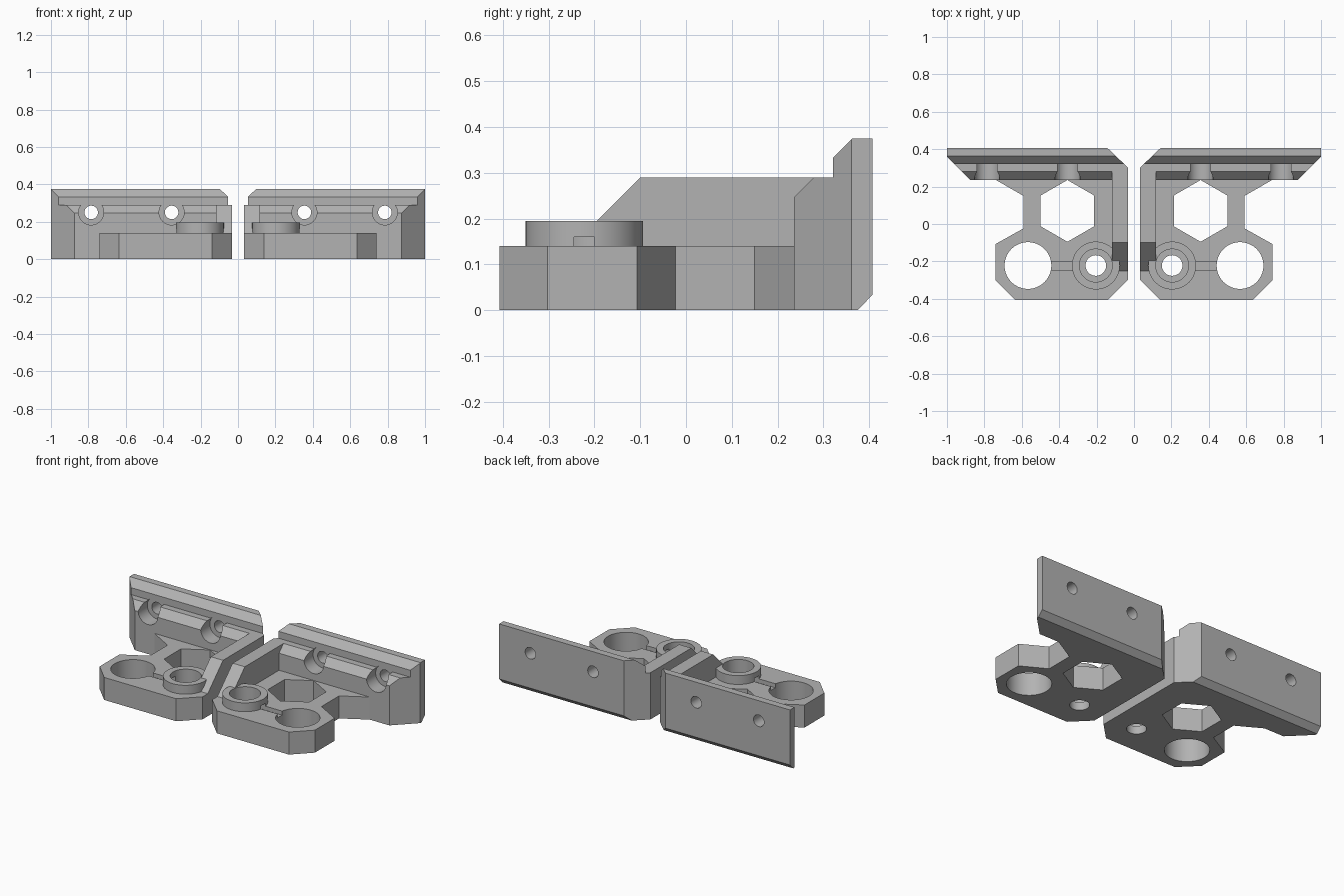
import bpy
import bmesh
from math import radians, pi
from mathutils import Matrix, Vector

if "Cube" in bpy.data.objects:
    bpy.data.objects.remove(bpy.data.objects["Cube"], do_unlink=True)

grey = bpy.data.materials.new("plain grey")
grey.use_nodes = True
colour = (0.45, 0.45, 0.45, 1)
grey.diffuse_color = colour
grey.node_tree.nodes["Principled BSDF"].inputs["Base Color"].default_value = colour


def finish(name, bm):
    bmesh.ops.recalc_face_normals(bm, faces=bm.faces)
    mesh = bpy.data.meshes.new(name)
    bm.to_mesh(mesh)
    bm.free()
    mesh.materials.append(grey)
    obj = bpy.data.objects.new(name, mesh)
    bpy.context.collection.objects.link(obj)
    return obj


def prism(name, points, start, end, axis="z"):
    """Extrude an (x, y) outline along z, or a (y, z) outline along x."""
    bm = bmesh.new()
    place = (lambda p: (p[0], p[1], start)) if axis == "z" else (lambda p: (start, p[0], p[1]))
    face = bm.faces.new([bm.verts.new(place(p)) for p in points])
    moved = bmesh.ops.extrude_face_region(bm, geom=[face])["geom"]
    step = Vector((0, 0, end - start)) if axis == "z" else Vector((end - start, 0, 0))
    bmesh.ops.translate(bm, vec=step, verts=[v for v in moved if isinstance(v, bmesh.types.BMVert)])
    return finish(name, bm)


def cylinder(name, a, b, radius, sides=64):
    """Round or many-sided bar between two points."""
    a, b = Vector(a), Vector(b)
    bm = bmesh.new()
    turn = (b - a).to_track_quat("Z", "Y").to_matrix().to_4x4()
    bmesh.ops.create_cone(bm, cap_ends=True, segments=sides, radius1=radius, radius2=radius,
                          depth=(b - a).length, matrix=Matrix.Translation((a + b) / 2) @ turn)
    return finish(name, bm)


def combine(obj, other, operation):
    mod = obj.modifiers.new(operation, "BOOLEAN")
    mod.object = other
    mod.operation = operation
    mod.solver = "EXACT"
    bpy.context.view_layer.objects.active = obj
    bpy.ops.object.modifier_apply(modifier=mod.name)
    bpy.data.objects.remove(other, do_unlink=True)


# Flat base plate with a narrow waist
bracket = prism("left_bracket", [
    (0.033, -0.3), (0.14, -0.407), (0.635, -0.407), (0.74, -0.302), (0.74, -0.107),
    (0.59, -0.023), (0.59, 0.15), (0.74, 0.236), (0.74, 0.3), (0.033, 0.3)], 0, 0.14)

# Stepped back wall, trimmed by its plan outline
wall = prism("back_wall", [
    (0.236, 0), (0.375, 0), (0.407, 0.033), (0.407, 0.375), (0.363, 0.375),
    (0.321, 0.333), (0.321, 0.29), (0.28, 0.29), (0.236, 0.246)], 0, 1.1, "x")
combine(wall, prism("wall_trim", [
    (0.033, 0.2), (0.839, 0.2), (1, 0.361), (1, 0.5), (0.24, 0.5), (0.033, 0.302)],
    -0.1, 0.5), "INTERSECT")
combine(bracket, wall, "UNION")

# Raised inner rib with a sloped front
combine(bracket, prism("inner_rib", [
    (-0.299, 0.09), (0.29, 0.09), (0.29, 0.29), (-0.1, 0.29), (-0.25, 0.14), (-0.25, 0.09)],
    0.033, 0.117, "x"), "UNION")

# Round boss with its bore, through hole and wire channel
bx, by = 0.204, -0.222
hx = 0.567
combine(bracket, cylinder("boss", (bx, by, 0.08), (bx, by, 0.195), 0.128), "UNION")
combine(bracket, cylinder("boss_bore", (bx, by, 0.05), (bx, by, 0.4), 0.088), "DIFFERENCE")
combine(bracket, cylinder("boss_hole", (bx, by, -0.1), (bx, by, 0.4), 0.055), "DIFFERENCE")
combine(bracket, prism("channel", [(-0.245, 0.115), (-0.2, 0.115), (-0.2, 0.16), (-0.245, 0.16)],
                       bx, hx, "x"), "DIFFERENCE")

# Large round hole and hexagonal opening in the plate
combine(bracket, cylinder("rod_hole", (hx, by, -0.1), (hx, by, 0.4), 0.125), "DIFFERENCE")
combine(bracket, cylinder("hex_hole", (0.356, 0.07, -0.1), (0.356, 0.07, 0.4), 0.165, 6), "DIFFERENCE")

# Counterbored screw holes in the wall
for x in (0.355, 0.785):
    combine(bracket, cylinder("screw_head", (x, 0.1, 0.25), (x, 0.326, 0.25), 0.067), "DIFFERENCE")
    combine(bracket, cylinder("screw_hole", (x, 0.1, 0.25), (x, 0.6, 0.25), 0.036), "DIFFERENCE")

# Mirrored partner
bm = bmesh.new()
bm.from_mesh(bracket.data)
bmesh.ops.transform(bm, matrix=Matrix.Scale(-1, 4, (1, 0, 0)), verts=bm.verts)
partner = finish("right_bracket", bm)

# Smooth round walls, crisp corners
for obj in (bracket, partner):
    bpy.ops.object.select_all(action="DESELECT")
    obj.select_set(True)
    bpy.context.view_layer.objects.active = obj
    bpy.ops.object.shade_smooth_by_angle(angle=radians(25))
